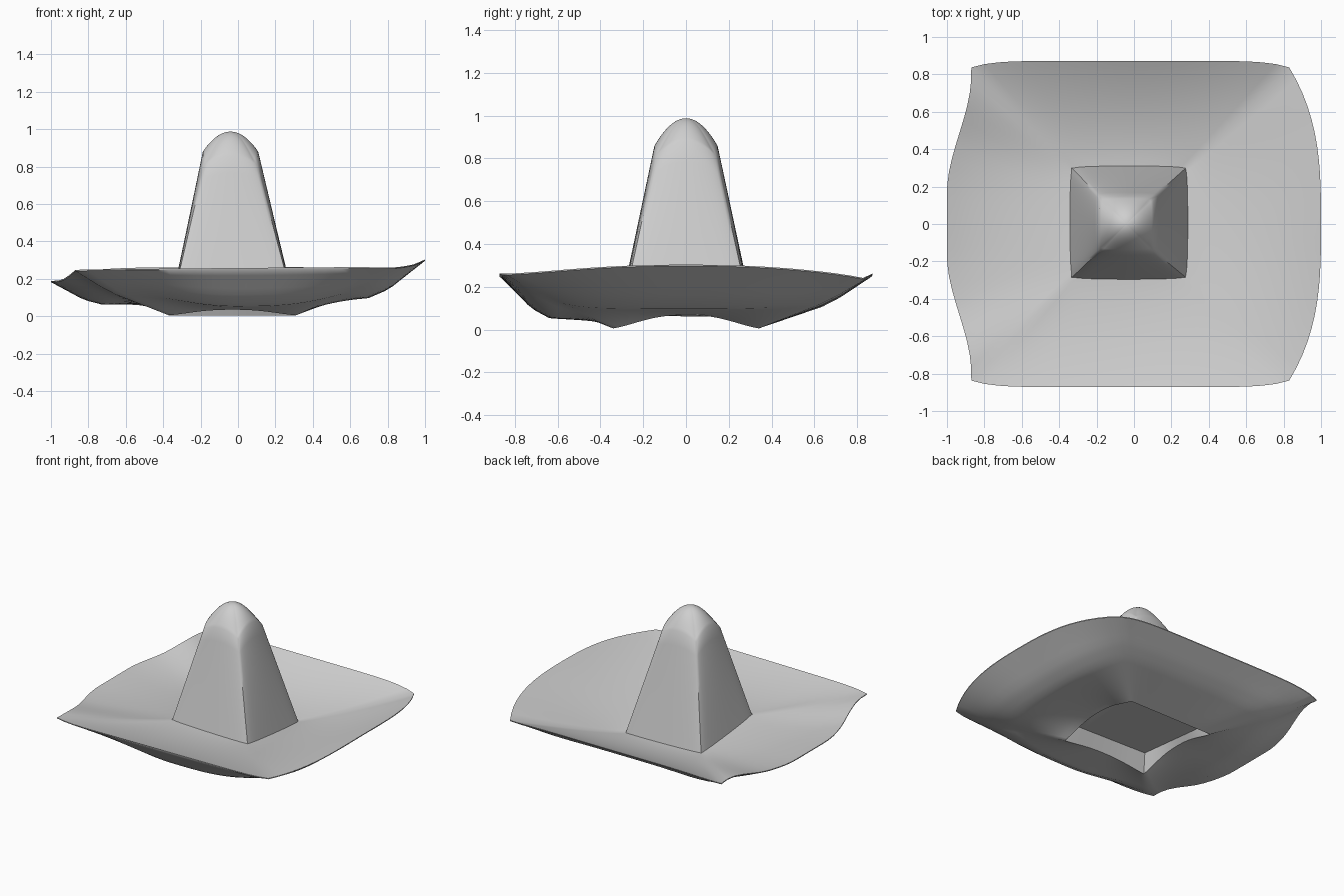
import bpy, bmesh, math

cube = bpy.data.objects.get("Cube")
if cube:
    bpy.data.objects.remove(cube, do_unlink=True)

felt = bpy.data.materials.new("light_grey_felt")
felt.use_nodes = True
felt.diffuse_color = (0.62, 0.62, 0.62, 1)
felt.node_tree.nodes["Principled BSDF"].inputs["Base Color"].default_value = felt.diffuse_color

SIDE = 24   # segments along each side of the square rings
STEPS = 16  # rings across the brim
KNEE = 0.64  # where the underside turns up toward the rim


def perimeter():
    """Points (u, v) round the unit square, counter-clockwise."""
    line = [-1 + 2 * i / SIDE for i in range(SIDE)]
    return ([(t, -1) for t in line] + [(1, t) for t in line]
            + [(-t, 1) for t in line] + [(-1, -t) for t in line])


def smooth(a, b, t):
    t = min(1, max(0, (t - a) / (b - a)))
    return t * t * (3 - 2 * t)


def mix(a, b, t):
    return a + (b - a) * t


def by_side(u, v, left, right, front, back):
    """Blend one value per side smoothly round the square."""
    wx, wy = u ** 4, v ** 4
    return (wx * (right if u > 0 else left) + wy * (back if v > 0 else front)) / (wx + wy)


def toward_corner(u, v, middle, corner, sharpness):
    return mix(middle, corner, min(abs(u), abs(v)) ** sharpness)


def rectangle(u, v, x0, x1, y0, y1, bulge=0.0, rounding=0.0):
    k = 1 - rounding * abs(u * v) ** 8
    return (mix(x0, x1, (u * k + 1) / 2) + bulge * u * (1 - v * v),
            mix(y0, y1, (v * k + 1) / 2) + bulge * v * (1 - u * u))


def loft(name, rings):
    """Skin the rings in order and cap the last one."""
    bm = bmesh.new()
    loops = [[bm.verts.new(p) for p in ring] for ring in rings]
    for a, b in zip(loops, loops[1:]):
        for i in range(len(a)):
            j = (i + 1) % len(a)
            bm.faces.new((a[i], a[j], b[j], b[i]))
    bm.faces.new(loops[-1])
    bmesh.ops.recalc_face_normals(bm, faces=bm.faces)
    mesh = bpy.data.meshes.new(name)
    bm.to_mesh(mesh)
    bm.free()
    mesh.materials.append(felt)
    ob = bpy.data.objects.new(name, mesh)
    bpy.context.collection.objects.link(ob)
    bpy.ops.object.select_all(action='DESELECT')
    ob.select_set(True)
    bpy.context.view_layer.objects.active = ob
    bpy.ops.object.shade_smooth_by_angle(angle=math.radians(50))


def outline(u, v):
    """Outer edge of the brim in plan: bowed right side, waisted left side."""
    right = 1 - 0.17 * abs(v) ** 3
    left = -1 + 0.13 * smooth(0.2, 0.95, abs(v))
    return mix(left, right, (u + 1) / 2), v * (0.872 - 0.035 * abs(u) ** 8)


def rim_height(u, v):
    right = 0.26 + 0.043 * (1 - v * v)
    left = 0.25 - 0.062 * (1 - smooth(0.5, 0.98, abs(v)))
    edge = by_side(u, v, left, right, mix(0.25, 0.265, (u + 1) / 2), 0.262)
    return toward_corner(u, v, edge, edge - 0.012 - 0.01 * v, 6)


def seat_height(u, v):
    """The brim leans: where it meets the crown it is higher at the front."""
    return 0.13 - 0.03 * v - 0.007 * u


def brim_top(u, v, r):
    x0, y0 = rectangle(u, v, -0.335, 0.275, -0.285, 0.3)
    x1, y1 = outline(u, v)
    power = toward_corner(u, v, by_side(u, v, 3, 1.8, 1.8, 1.8), 1.2, 2)
    return (mix(x0, x1, r), mix(y0, y1, r),
            mix(seat_height(u, v), rim_height(u, v), r ** power))


def brim_bottom(u, v, r):
    x0, y0 = rectangle(u, v, -0.37, 0.31, -0.34, 0.34)
    x1, y1 = outline(u, v)
    bow = 0.063 * (1 - v * v)
    arch = 0.005 + by_side(u, v, bow, bow, 0.03 * (1 - u * u), 0)
    rim = rim_height(u, v) - 0.006
    # The underside sags under the front left and back right of the brim
    left = 0.06 + 0.06 * smooth(0, 1, -v)
    front = 0.055 + 0.07 * smooth(0, 1, -u)
    corner = 0.15 if u > 0 > v else 0.13
    knee = toward_corner(u, v, by_side(u, v, left, 0.1, front, 0.13), corner, 3)

    def bent(s):
        return mix(arch, knee, s / KNEE) if s < KNEE else mix(knee, rim, (s - KNEE) / (1 - KNEE))

    return mix(x0, x1, r), mix(y0, y1, r), (bent(r - 0.08) + bent(r + 0.08)) / 2


def dome_height(u, v):
    return 0.987 - 0.107 * u * u - 0.13 * v * v + 0.06 * u * u * v * v


# Brim: upper dish out to the rim, underside back in, then the recessed floor
around = perimeter()
steps = [i / STEPS for i in range(STEPS + 1)]
brim_rings = [[brim_top(u, v, r) for u, v in around] for r in steps]
brim_rings += [[brim_bottom(u, v, r) for u, v in around] for r in reversed(steps)]
brim_rings.append([(*rectangle(u, v, -0.345, 0.285, -0.3, 0.31), seat_height(u, v) - 0.03)
                   for u, v in around])
loft("brim", brim_rings)

# Crown: tapering square tower with softened corners
crown_rings = []
for i in range(9):
    t = i / 8
    crown_rings.append([(*rectangle(u, v, mix(-0.342, -0.182, t), mix(0.288, 0.102, t),
                                    mix(-0.295, -0.142, t), mix(0.31, 0.142, t),
                                    0.006, 0.02),
                         mix(seat_height(u, v) - 0.025, dome_height(u, v), t))
                        for u, v in around])

# Domed tip closing the tower
for i in range(1, 13):
    s = 1 - i / 12 * 0.97
    ring = []
    for u, v in around:
        x, y = rectangle(u, v, -0.142, 0.142, -0.142, 0.142, 0.006, 0.02 * s)
        ring.append((x * s - 0.04, y * s, dome_height(u * s, v * s)))
    crown_rings.append(ring)
loft("crown", crown_rings)
